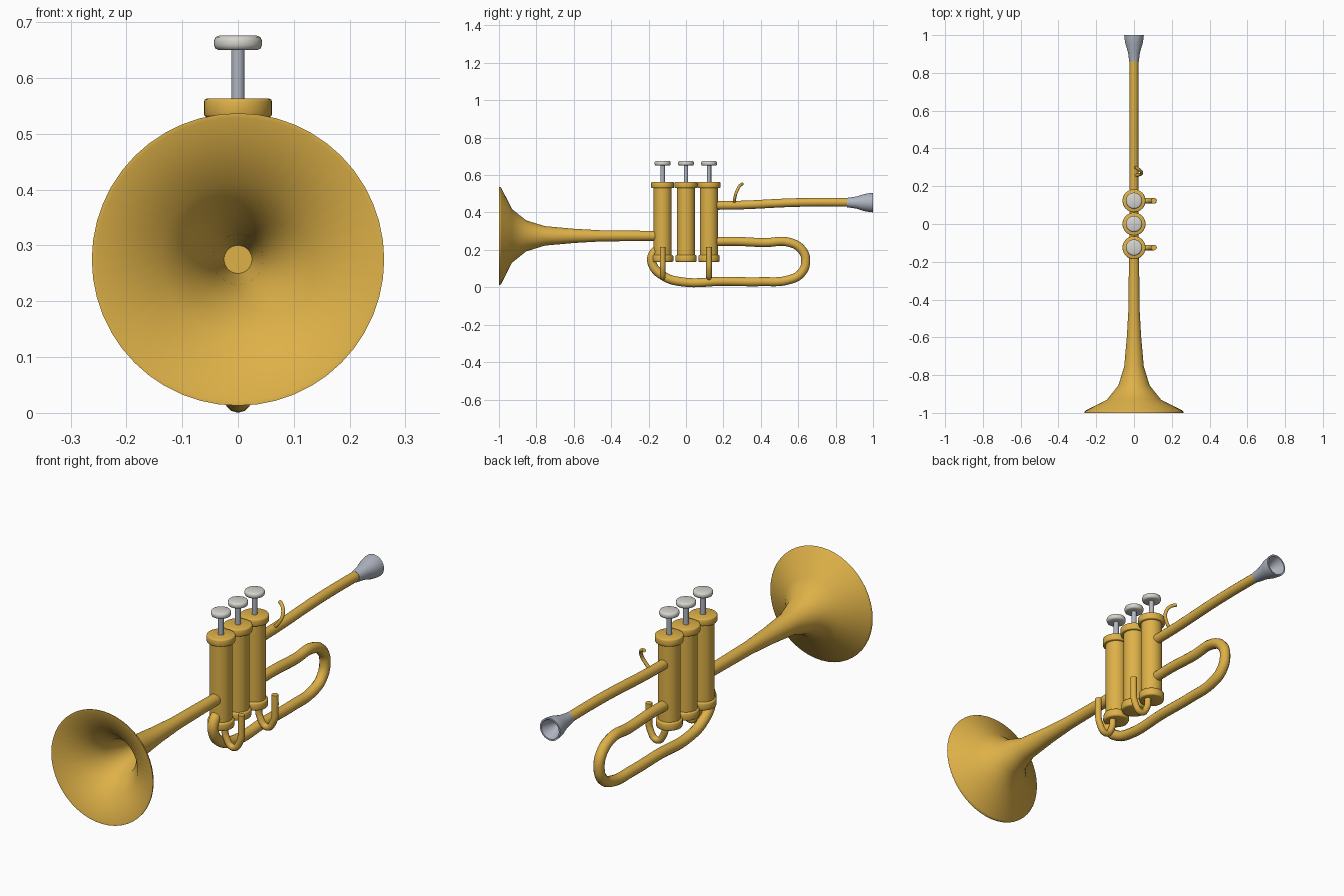
import bpy, bmesh, math
from mathutils import Matrix, Vector

cube = bpy.data.objects.get("Cube")
if cube:
    bpy.data.objects.remove(cube, do_unlink=True)


def material(name, rgb):
    m = bpy.data.materials.new(name)
    m.use_nodes = True
    m.diffuse_color = (*rgb, 1)
    bsdf = next(n for n in m.node_tree.nodes if n.type == 'BSDF_PRINCIPLED')
    bsdf.inputs["Base Color"].default_value = (*rgb, 1)
    return m


BRASS = material("brass", (0.73, 0.44, 0.065))
STEEL = material("steel", (0.43, 0.46, 0.53))
PEARL = material("pearl", (0.66, 0.65, 0.60))


def smooth(ob, angle=35):
    bpy.ops.object.select_all(action='DESELECT')
    ob.select_set(True)
    bpy.context.view_layer.objects.active = ob
    bpy.ops.object.shade_smooth_by_angle(angle=math.radians(angle))


def lathe(name, profile, mat, origin, along_y=False, segments=32, angle=35):
    """Spin (distance along axis, radius) points around the z or y axis."""
    bm = bmesh.new()
    verts = [bm.verts.new((r, 0, d)) for d, r in profile]
    edges = [bm.edges.new(pair) for pair in zip(verts, verts[1:])]
    bmesh.ops.spin(bm, geom=verts + edges, cent=(0, 0, 0), axis=(0, 0, 1),
                   angle=math.tau, steps=segments, use_duplicate=False)
    bmesh.ops.remove_doubles(bm, verts=bm.verts, dist=1e-5)
    if along_y:
        bm.transform(Matrix.Rotation(-math.pi / 2, 4, 'X'))
    bmesh.ops.recalc_face_normals(bm, faces=bm.faces)
    mesh = bpy.data.meshes.new(name)
    bm.to_mesh(mesh)
    bm.free()
    mesh.materials.append(mat)
    ob = bpy.data.objects.new(name, mesh)
    ob.location = origin
    bpy.context.collection.objects.link(ob)
    smooth(ob, angle)
    return ob


def rounded_disc(name, z0, z1, r, bevel, mat, y):
    prof = [(z0, 0), (z0, r - bevel), (z0 + bevel * 0.3, r - bevel * 0.3), (z0 + bevel, r),
            (z1 - bevel, r), (z1 - bevel * 0.3, r - bevel * 0.3), (z1, r - bevel), (z1, 0)]
    return lathe(name, prof, mat, (0, y, 0), angle=50)


def tube(name, points, radius, mat=BRASS):
    """Round bent tube along a smooth path, with closed ends."""
    cu = bpy.data.curves.new(name, 'CURVE')
    cu.dimensions = '3D'
    cu.bevel_depth = radius
    cu.bevel_resolution = 4
    cu.resolution_u = 8
    cu.use_fill_caps = True
    sp = cu.splines.new('BEZIER')
    sp.bezier_points.add(len(points) - 1)
    for bp, p in zip(sp.bezier_points, points):
        bp.co = Vector(p)
        bp.handle_left_type = bp.handle_right_type = 'AUTO'
    cu.materials.append(mat)
    ob = bpy.data.objects.new(name, cu)
    bpy.context.collection.objects.link(ob)
    bpy.ops.object.select_all(action='DESELECT')
    ob.select_set(True)
    bpy.context.view_layer.objects.active = ob
    bpy.ops.object.convert(target='MESH')
    smooth(bpy.context.object, 50)


# Flared bell with its long tube: outer wall, rim, inner wall, inner end
outer = [(-0.13, 0), (-0.13, 0.026), (-0.46, 0.03), (-0.6, 0.038), (-0.755, 0.052),
         (-0.855, 0.083), (-0.93, 0.143), (-0.988, 0.257), (-0.995, 0.262), (-1, 0.262)]
inner = [(-1, 0.254), (-0.936, 0.138), (-0.862, 0.078), (-0.76, 0.045),
         (-0.62, 0.025), (-0.62, 0)]
lathe("bell", outer + inner, BRASS, (0, 0, 0.275), True, 48, 45)

# Three valves
for label, y in (("front", -0.125), ("middle", 0), ("rear", 0.123)):
    lathe(label + "_valve_casing", [(0.15, 0), (0.15, 0.048), (0.55, 0.048), (0.55, 0)],
          BRASS, (0, y, 0))
    rounded_disc(label + "_valve_top_cap", 0.53, 0.563, 0.061, 0.005, BRASS, y)
    rounded_disc(label + "_valve_bottom_cap", 0.135, 0.173, 0.057, 0.007, BRASS, y)
    lathe(label + "_valve_rod", [(0.55, 0), (0.55, 0.012), (0.655, 0.012), (0.655, 0)],
          STEEL, (0, y, 0), segments=20)
    rounded_disc(label + "_valve_button", 0.65, 0.676, 0.043, 0.009, PEARL, y)

# Short curled tubes under the outer valves
for label, y in (("front", -0.125), ("rear", 0.123)):
    tube(label + "_valve_crook",
         [(0.02, y, 0.15), (0.027, y, 0.09), (0.063, y, 0.052), (0.098, y, 0.09),
          (0.105, y, 0.15), (0.105, y, 0.215)], 0.015)

# Mouth tube and mouthpiece with hollow cup
tube("mouth_tube", [(0, 0.13, 0.437), (0, 0.3, 0.44), (0, 0.55, 0.452),
                    (0, 0.7, 0.455), (0, 0.88, 0.454)], 0.023)
lathe("mouthpiece",
      [(0.86, 0), (0.86, 0.025), (0.91, 0.032), (0.955, 0.046), (0.985, 0.051), (1, 0.052),
       (1, 0.045), (0.97, 0.035), (0.93, 0.015), (0.925, 0)],
      STEEL, (0, 0, 0.453), True, 32, 45)

# Long looped tuning tube
tube("tuning_loop",
     [(0, 0.13, 0.243), (0, 0.25, 0.246), (0, 0.42, 0.239), (0, 0.55, 0.241),
      (0, 0.62, 0.2), (0, 0.64, 0.14), (0, 0.615, 0.075), (0, 0.55, 0.04),
      (0, 0.4, 0.03), (0, 0.2, 0.032), (0, -0.02, 0.029), (0, -0.12, 0.06),
      (0, -0.18, 0.125), (0, -0.175, 0.18), (0, -0.13, 0.21)], 0.024)

# Finger hook on the mouth tube
tube("finger_hook",
     [(0, 0.258, 0.445), (0.025, 0.26, 0.472), (0.041, 0.27, 0.51),
      (0.028, 0.287, 0.542), (0.004, 0.302, 0.553)], 0.008)
